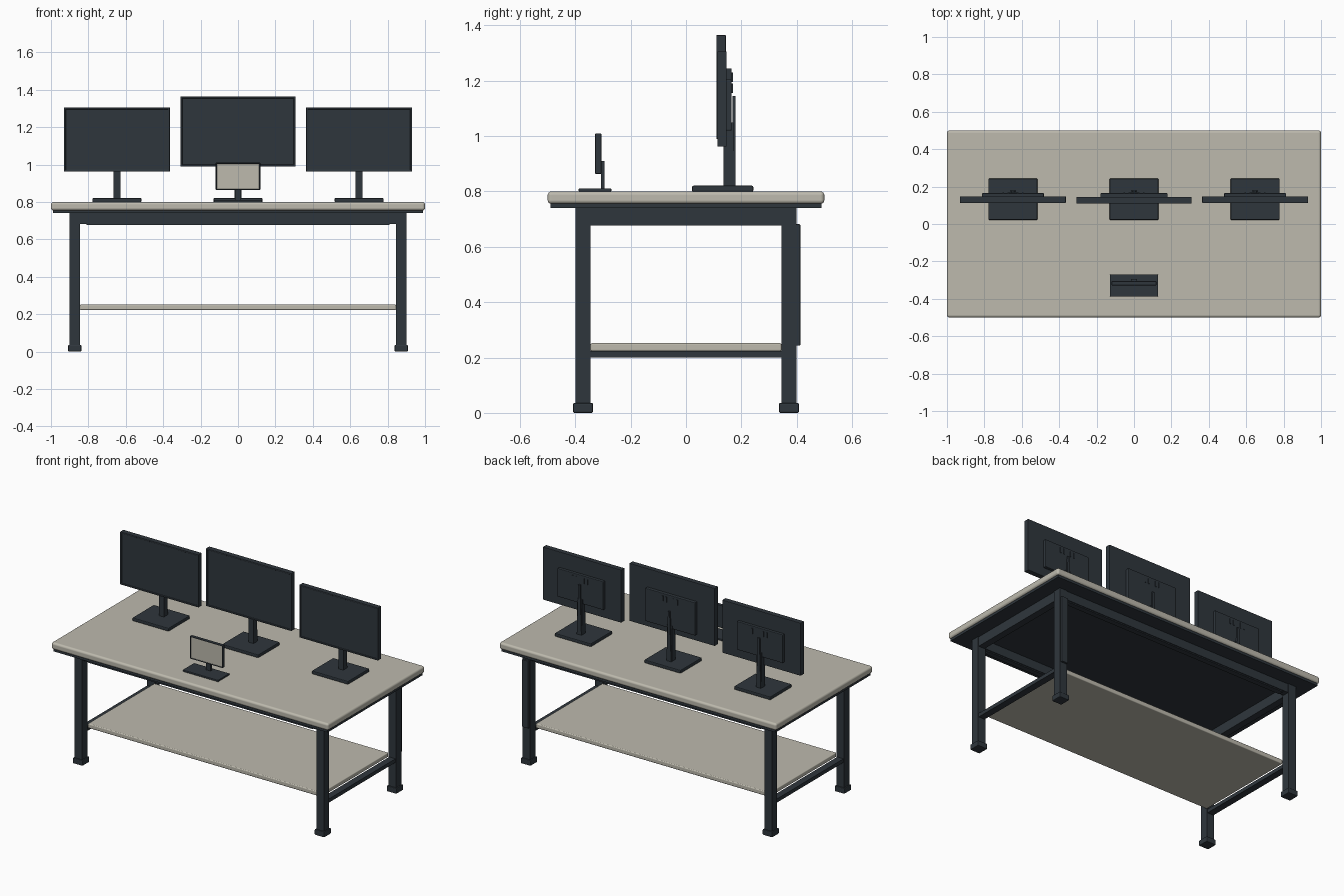
import bpy, bmesh

cube = bpy.data.objects.get("Cube")
if cube:
    bpy.data.objects.remove(cube, do_unlink=True)


def make_material(name, rgb):
    m = bpy.data.materials.new(name)
    m.use_nodes = True
    m.diffuse_color = (*rgb, 1)
    m.node_tree.nodes["Principled BSDF"].inputs["Base Color"].default_value = (*rgb, 1)
    return m


DARK = make_material("dark steel", (0.028, 0.037, 0.046))
PALE = make_material("pale laminate", (0.51, 0.49, 0.42))


def box(name, x, y, z, mat=DARK, bevel=0.0, segments=2, screen=None, taper=1.0):
    """Box from (min, max) ranges; optional recessed front screen or narrowed top."""
    bm = bmesh.new()
    bmesh.ops.create_cube(bm, size=1)
    for v in bm.verts:
        width = taper if v.co.z > 0 else 1
        v.co.x = (x[0] + x[1]) / 2 + v.co.x * (x[1] - x[0]) * width
        v.co.y = (y[0] + y[1]) / 2 + v.co.y * (y[1] - y[0])
        v.co.z = (z[0] + z[1]) / 2 + v.co.z * (z[1] - z[0])
    mesh = bpy.data.meshes.new(name)
    mesh.materials.append(mat)
    if screen:
        border, screen_mat = screen
        mesh.materials.append(screen_mat)
        bm.normal_update()
        front = min(bm.faces, key=lambda f: f.normal.y)
        bmesh.ops.inset_individual(bm, faces=[front], thickness=border)
        bmesh.ops.inset_individual(bm, faces=[front], thickness=0.001, depth=-0.004)
        front.material_index = 1
    bm.to_mesh(mesh)
    bm.free()
    ob = bpy.data.objects.new(name, mesh)
    bpy.context.collection.objects.link(ob)
    if bevel:
        mod = ob.modifiers.new("Bevel", 'BEVEL')
        mod.width = bevel
        mod.segments = segments
        mod.limit_method = 'ANGLE'
        mod.harden_normals = segments > 2
        if segments > 2:
            for p in mesh.polygons:
                p.use_smooth = True
    return ob


def span(a, b, sign):
    return tuple(sorted((a * sign, b * sign)))


# Worktop, backing panel and lower shelf
box("worktop", (-1, 1), (-0.5, 0.5), (0.755, 0.80), PALE, 0.014, 4)
box("worktop_backing", (-0.99, 0.99), (-0.49, 0.49), (0.74, 0.756))
box("lower_shelf", (-0.845, 0.845), (-0.345, 0.345), (0.223, 0.252), PALE, 0.006, 3)

# Legs, feet and rails
for sx, side in ((1, "left"), (-1, "right")):
    for sy, end in ((-1, "front"), (1, "back")):
        box(f"{end}_{side}_leg", span(0.845, 0.9, sx), span(0.345, 0.4, sy), (0.02, 0.742))
        box(f"{end}_{side}_foot", span(0.837, 0.908, sx), span(0.336, 0.408, sy),
            (0, 0.036), bevel=0.005)
    box(f"{side}_top_rail", span(0.85, 0.895, sx), (-0.345, 0.345), (0.677, 0.742))
    box(f"{side}_shelf_rail", span(0.85, 0.895, sx), (-0.345, 0.345), (0.20, 0.224))
for sy, end in ((-1, "front"), (1, "back")):
    box(f"{end}_apron", (-0.845, 0.845), span(0.35, 0.395, sy), (0.683, 0.742))
    box(f"{end}_apron_lip", (-0.81, 0.81), span(0.355, 0.39, sy), (0.676, 0.684))

# Upright strip fixed behind one leg
box("power_strip", (0.85, 0.895), (0.398, 0.413), (0.243, 0.682), bevel=0.003)


def monitor(name, cx, half, z0, z1, y0, back_half, back_z, vent_z):
    def bx(w):
        return (cx - w, cx + w)
    box(name + "_panel", bx(half), (y0, y0 + 0.034), (z0, z1),
        bevel=0.003, screen=(0.013, DARK))
    box(name + "_rear_housing", bx(back_half), (0.14, 0.165), back_z, bevel=0.004)
    box(name + "_base", bx(0.131), (0.022, 0.243), (0.799, 0.821), bevel=0.005)
    box(name + "_neck", bx(0.018), (0.135, 0.171), (0.815, 1.05))
    box(name + "_neck_spine", bx(0.017), (0.168, 0.178), (0.815, 1.145), taper=0.35)
    # Raised ribs at the top of the rear housing
    for i in range(-2, 3):
        if i:
            x = cx + i * 0.026
            box(f"{name}_rib_{i + 3}", (x - 0.004, x + 0.004), (0.163, 0.169),
                (vent_z, vent_z + 0.035))


# Three large displays
monitor("centre_monitor", 0, 0.308, 0.989, 1.365, 0.11, 0.18, (1.03, 1.245), 1.195)
for sx, side in ((1, "left"), (-1, "right")):
    monitor(f"{side}_monitor", sx * 0.6475, 0.283, 0.962, 1.306, 0.113,
            0.166, (1.02, 1.205), 1.155)

# Small desk display
box("small_display_panel", (-0.119, 0.119), (-0.328, -0.306), (0.864, 1.01),
    bevel=0.002, screen=(0.006, PALE))
box("small_display_neck", (-0.017, 0.017), (-0.308, -0.294), (0.805, 0.91))
box("small_display_base", (-0.128, 0.128), (-0.388, -0.27), (0.799, 0.811), bevel=0.003)
